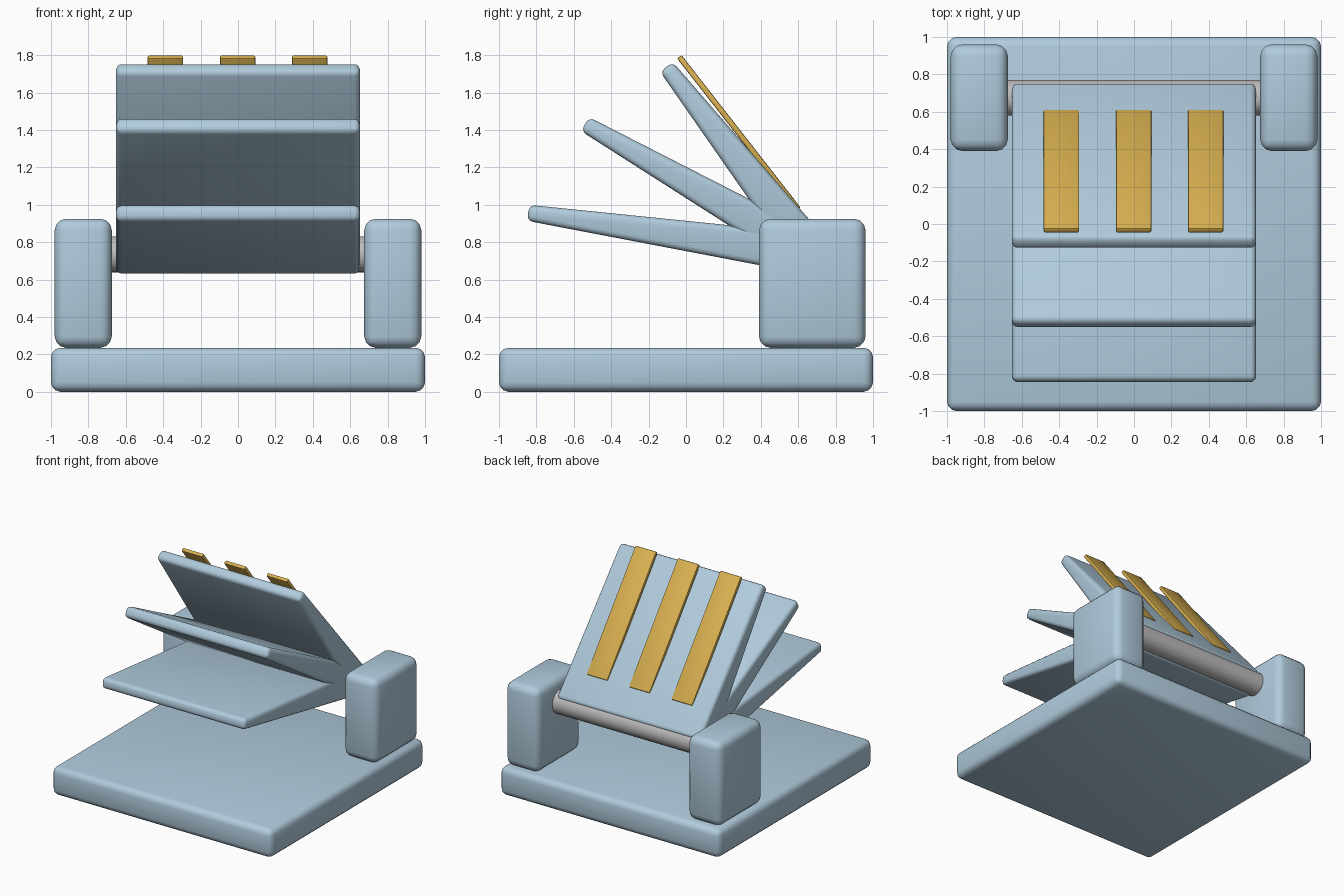
import bpy, bmesh, math

if "Cube" in bpy.data.objects:
    bpy.data.objects.remove(bpy.data.objects["Cube"])

HY, HZ = 0.675, 0.735  # hinge axis (runs along x)


def material(name, rgb):
    m = bpy.data.materials.new(name)
    m.diffuse_color = (*rgb, 1)
    m.use_nodes = True
    m.node_tree.nodes["Principled BSDF"].inputs["Base Color"].default_value = m.diffuse_color
    return m


BLUE = material("pale blue grey", (0.434, 0.597, 0.716))
GOLD = material("gold", (0.68, 0.43, 0.08))
STEEL = material("steel grey", (0.52, 0.50, 0.51))


def prism(name, profile, x0, x1, mat, bevel, segments=3):
    """Extrude a (y, z) profile along x and round its edges."""
    bm = bmesh.new()
    a = [bm.verts.new((x0, y, z)) for y, z in profile]
    b = [bm.verts.new((x1, y, z)) for y, z in profile]
    bm.faces.new(a)
    bm.faces.new(b[::-1])
    n = len(profile)
    for i in range(n):
        j = (i + 1) % n
        bm.faces.new((a[i], b[i], b[j], a[j]))
    bmesh.ops.bevel(bm, geom=bm.edges[:], offset=bevel, segments=segments,
                    profile=0.5, affect='EDGES', clamp_overlap=True)
    bmesh.ops.recalc_face_normals(bm, faces=bm.faces[:])
    me = bpy.data.meshes.new(name)
    bm.to_mesh(me)
    bm.free()
    me.materials.append(mat)
    ob = bpy.data.objects.new(name, me)
    bpy.context.collection.objects.link(ob)
    smooth(ob)
    return ob


def smooth(ob):
    bpy.ops.object.select_all(action='DESELECT')
    bpy.context.view_layer.objects.active = ob
    ob.select_set(True)
    bpy.ops.object.shade_smooth_by_angle(angle=math.radians(35))


def rect(y0, y1, z0, z1):
    return [(y0, z0), (y1, z0), (y1, z1), (y0, z1)]


def hinged(points, degrees):
    """Turn (distance from hinge, offset) points into (y, z)."""
    c, s = math.cos(math.radians(degrees)), math.sin(math.radians(degrees))
    return [(HY - a * c + o * s, HZ + a * s + o * c) for a, o in points]


# Base slab
prism("base", rect(-1, 1, 0, 0.235), -1, 1, BLUE, 0.05)

# Two hinge posts
for side, x0, x1 in (("left", -0.98, -0.675), ("right", 0.675, 0.98)):
    prism(side + "_post", rect(0.39, 0.96, 0.235, 0.925), x0, x1, BLUE, 0.06)

# Hinge rod between the posts
bpy.ops.mesh.primitive_cylinder_add(vertices=48, radius=0.096, depth=1.5,
                                    location=(0, HY, HZ),
                                    rotation=(0, math.pi / 2, 0))
rod = bpy.context.object
rod.name = "hinge_rod"
rod.data.materials.append(STEEL)
smooth(rod)

# Three tapered leaves fanned around the hinge
for name, length, angle in (("lower_leaf", 1.535, 8.3),
                            ("middle_leaf", 1.40, 29.8),
                            ("upper_leaf", 1.27, 52.1)):
    taper = [(0, -0.11), (length, -0.043), (length, 0.043), (0, 0.11)]
    prism(name, hinged(taper, angle), -0.652, 0.652, BLUE, 0.03)

# Gold strips on the back of the upper leaf
strip = hinged([(0.235, 0.075), (1.27, 0.075), (1.27, 0.105), (0.235, 0.105)], 52.0)
for i, x in enumerate((-0.388, -0.002, 0.383)):
    prism("gold_strip_%d" % (i + 1), strip, x - 0.095, x + 0.095, GOLD, 0.008, 2)
